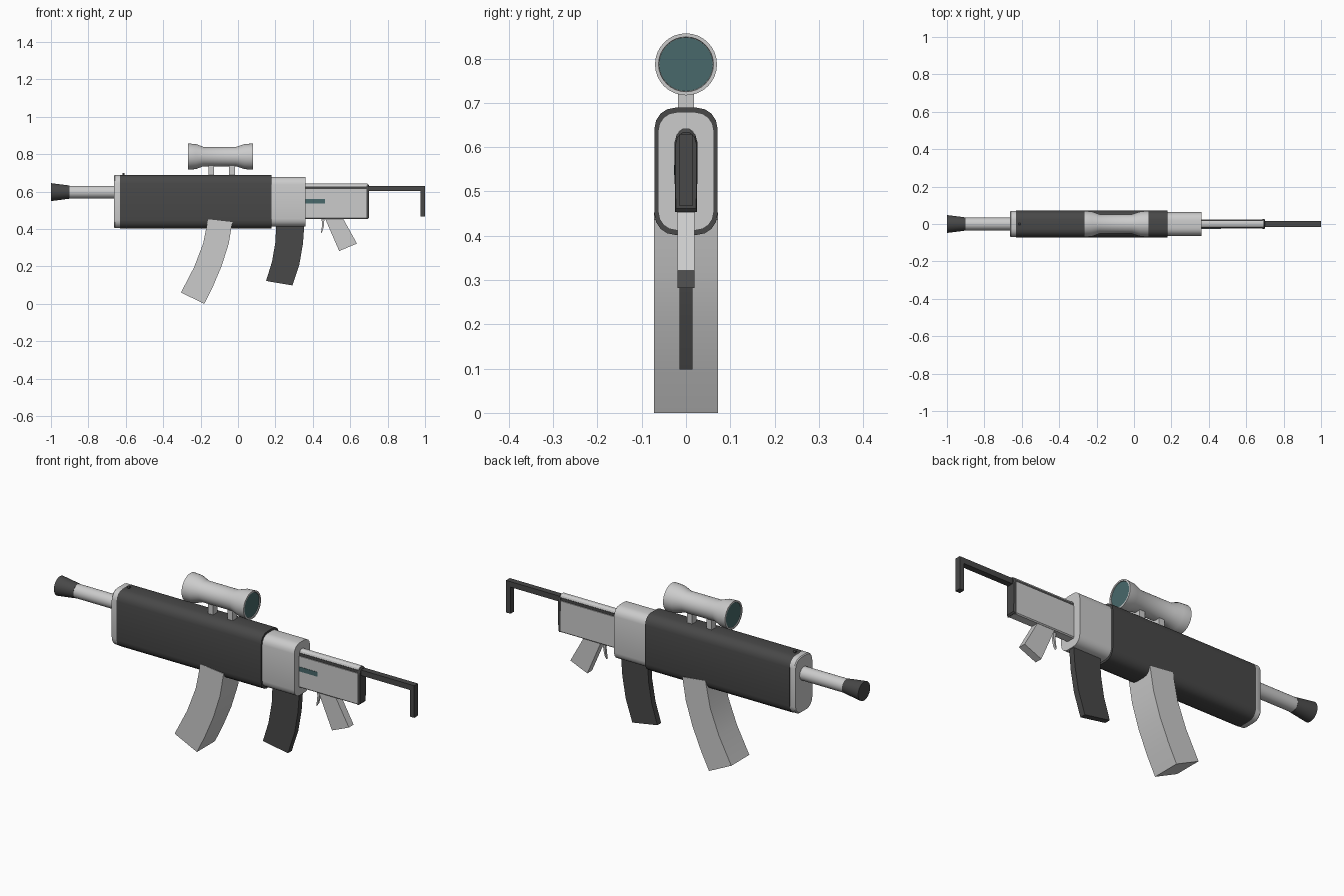
import bpy, bmesh
from math import sin, cos, pi, radians

if "Cube" in bpy.data.objects:
    bpy.data.objects.remove(bpy.data.objects["Cube"])


def material(name, colour):
    m = bpy.data.materials.new(name)
    m.diffuse_color = (*colour, 1)
    m.use_nodes = True
    m.node_tree.nodes["Principled BSDF"].inputs["Base Color"].default_value = m.diffuse_color
    return m


DARK = material("dark", (0.065, 0.065, 0.065))
TEAL = material("teal", (0.065, 0.14, 0.145))


def finish(name, bm, mat, smooth):
    bmesh.ops.recalc_face_normals(bm, faces=bm.faces)
    mesh = bpy.data.meshes.new(name)
    bm.to_mesh(mesh)
    bm.free()
    ob = bpy.data.objects.new(name, mesh)
    bpy.context.collection.objects.link(ob)
    if mat:
        mesh.materials.append(mat)
    if smooth:
        bpy.ops.object.select_all(action='DESELECT')
        ob.select_set(True)
        bpy.context.view_layer.objects.active = ob
        bpy.ops.object.shade_smooth_by_angle(angle=radians(31))
    return ob


def loft(name, rings, mat=None, smooth=False):
    """Closed tube through rings of equal point count, capped at both ends."""
    bm = bmesh.new()
    vs = [[bm.verts.new(p) for p in ring] for ring in rings]
    n = len(vs[0])
    for a, b in zip(vs, vs[1:]):
        for i in range(n):
            j = (i + 1) % n
            bm.faces.new((a[i], a[j], b[j], b[i]))
    bm.faces.new(vs[0])
    bm.faces.new(vs[-1])
    return finish(name, bm, mat, smooth)


def along_x(name, section, x0, x1, mat=None, smooth=False):
    return loft(name, [[(x, y, z) for y, z in section] for x in (x0, x1)], mat, smooth)


def side_plate(name, outline, half, mat=None, smooth=False):
    return loft(name, [[(x, y, z) for x, z in outline] for y in (-half, half)], mat, smooth)


def box(name, x0, x1, y0, y1, z0, z1, mat=None):
    return along_x(name, [(y0, z0), (y1, z0), (y1, z1), (y0, z1)], x0, x1, mat)


def lathe(name, profile, cz, mat=None, n=32):
    ring = [(cos(2 * pi * i / n), sin(2 * pi * i / n)) for i in range(n)]
    return loft(name, [[(x, r * c, cz + r * s) for c, s in ring] for x, r in profile], mat, True)


def rounded(half, z0, z1, r, seg=4):
    pts = []
    for k, (cy, cz) in enumerate([(half - r, z1 - r), (r - half, z1 - r),
                                  (r - half, z0 + r), (half - r, z0 + r)]):
        for i in range(seg + 1):
            a = pi / 2 * (k + i / seg)
            pts.append((cy + r * cos(a), cz + r * sin(a)))
    return pts


# Barrel and muzzle
lathe("barrel", [(-0.91, 0.034), (-0.65, 0.034)], 0.597)
lathe("muzzle", [(-1.0, 0.048), (-0.9, 0.035)], 0.597, DARK)

# Body, front cap and rear receiver
loft("front_cap", [[(x, y, z) for y, z in rounded(h, z0, z1, 0.045)]
                   for x, h, z0, z1 in ((-0.662, 0.067, 0.408, 0.685), (-0.657, 0.07, 0.404, 0.689),
                                        (-0.63, 0.07, 0.404, 0.689))], smooth=True)
along_x("body", rounded(0.071, 0.402, 0.689, 0.046), -0.632, 0.18, DARK, True)
along_x("rear_receiver", rounded(0.063, 0.412, 0.679, 0.042), 0.175, 0.36, None, True)
lathe("front_sight", [(-0.618, 0.006), (-0.606, 0.006)], 0.693, DARK, 12)

# Stock: side block, recessed dark strip, rounded ridge and end plate
along_x("stock", [(-0.025, 0.458), (-0.02, 0.453), (0.02, 0.453), (0.025, 0.458),
                  (0.025, 0.613), (-0.025, 0.613)], 0.35, 0.692)
box("stock_strip", 0.35, 0.692, -0.021, 0.021, 0.61, 0.628, DARK)
along_x("stock_ridge", [(-0.02, 0.626), (0.02, 0.626), (0.016, 0.636), (0.007, 0.642),
                        (-0.007, 0.642), (-0.016, 0.636)], 0.35, 0.692)
arch = [(-0.025, -0.093), (0.025, -0.093), (0.026, 0.063), (0.021, 0.082), (0.009, 0.093),
        (-0.009, 0.093), (-0.021, 0.082), (-0.026, 0.063)]
loft("stock_end", [[(x, y * s, 0.547 + z * s) for y, z in arch]
                   for x, s in ((0.688, 1.0), (0.695, 1.0), (0.701, 0.92))], DARK)
side_plate("shoulder_bar", [(0.695, 0.602), (0.975, 0.602), (0.975, 0.467), (1.0, 0.467),
                            (1.0, 0.63), (0.695, 0.63)], 0.015, DARK)
box("side_panel", 0.355, 0.465, -0.027, -0.02, 0.537, 0.56, TEAL)

# Grip and trigger
side_plate("rear_grip", [(0.455, 0.48), (0.548, 0.48), (0.636, 0.322), (0.541, 0.282)], 0.019)
side_plate("trigger", [(0.445, 0.46), (0.462, 0.46), (0.46, 0.42), (0.453, 0.39), (0.443, 0.375),
                       (0.447, 0.4), (0.45, 0.43)], 0.006)

# Curved magazines
side_plate("front_magazine", [(-0.16, 0.452), (-0.187, 0.32), (-0.235, 0.195), (-0.305, 0.06),
                              (-0.18, 0.0), (-0.135, 0.09), (-0.088, 0.2), (-0.05, 0.32),
                              (-0.03, 0.437)], 0.0725, None, True)
side_plate("rear_magazine", [(0.205, 0.44), (0.2, 0.33), (0.182, 0.225), (0.15, 0.122),
                             (0.291, 0.098), (0.328, 0.21), (0.347, 0.32), (0.356, 0.44)],
           0.015, DARK, True)

# Scope: flared tube with recessed ends, lenses and two mounts
lathe("scope", [(-0.262, 0.061), (-0.268, 0.062), (-0.268, 0.07), (-0.225, 0.067), (-0.185, 0.052),
                (-0.01, 0.052), (0.035, 0.067), (0.08, 0.07), (0.08, 0.062), (0.074, 0.061)], 0.787)
for label, x in (("front", -0.265), ("rear", 0.073)):
    lathe(label + "_lens", [(x, 0.0605), (x + 0.004, 0.0605)], 0.787, TEAL)
for label, x in (("front", -0.142), ("rear", -0.032)):
    box(label + "_scope_mount", x - 0.015, x + 0.015, -0.018, 0.018, 0.68, 0.745)
